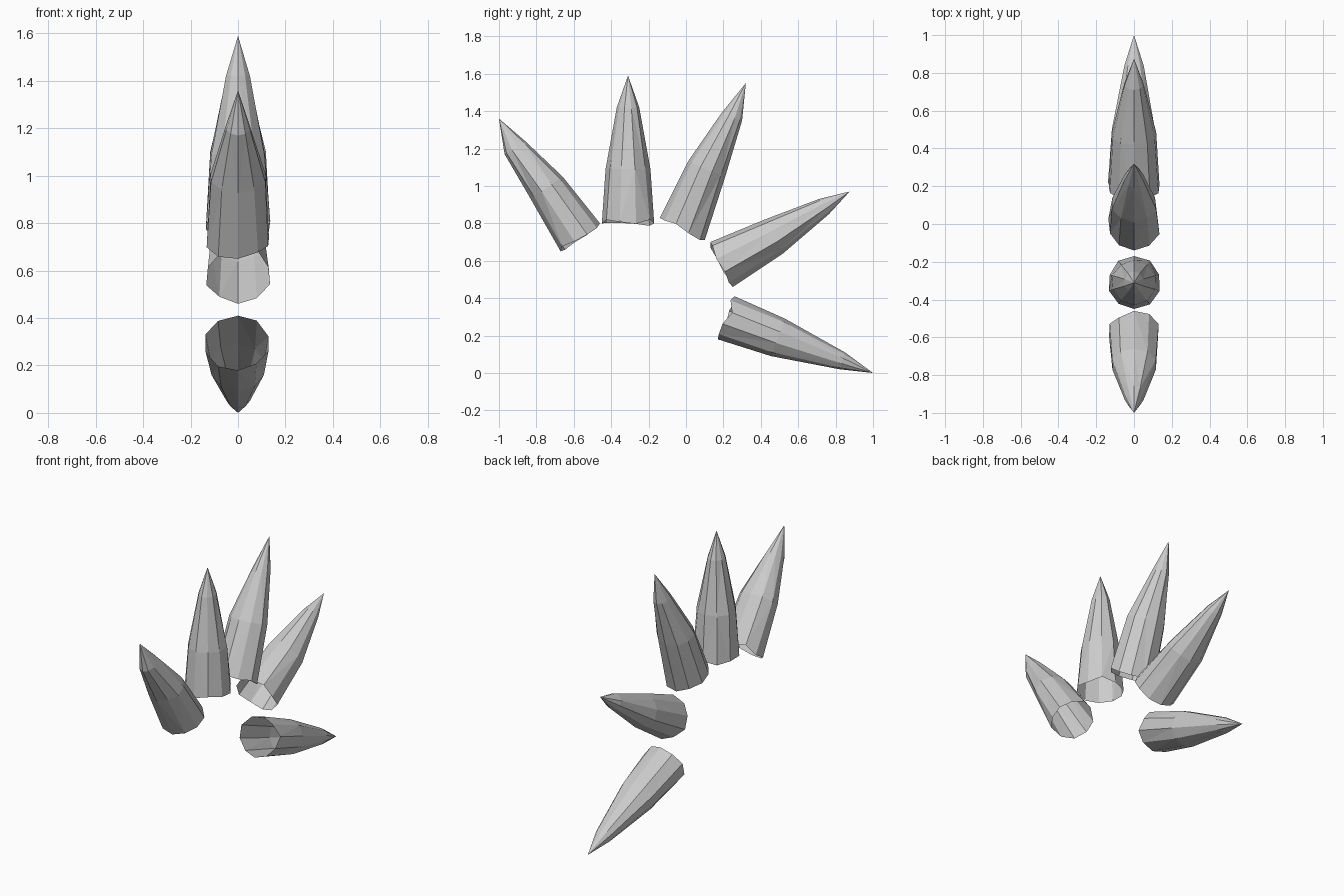
import bpy, bmesh, math, random
from mathutils import Vector

if "Cube" in bpy.data.objects:
    bpy.data.objects.remove(bpy.data.objects["Cube"])

random.seed(4)
SIDES = 10
HALF_WIDTHS = (0.14, 0.12, 0.053)   # half width in x at base, middle, near tip

# Each spike: tip (y, z), then rings as two opposite edge points (y, z, y, z)
SPIKES = [
    ((-1.00, 1.36), [(-0.67, 0.65, -0.46, 0.80), (-0.83, 0.93, -0.66, 1.05), (-0.97, 1.17, -0.86, 1.24)]),
    ((-0.31, 1.59), [(-0.45, 0.80, -0.17, 0.80), (-0.43, 1.09, -0.19, 1.09), (-0.37, 1.42, -0.25, 1.42)]),
    ((0.32, 1.55), [(-0.14, 0.83, 0.10, 0.71), (0.01, 1.13, 0.21, 1.05), (0.19, 1.39, 0.30, 1.35)]),
    ((0.875, 0.97), [(0.13, 0.70, 0.25, 0.46), (0.42, 0.82, 0.52, 0.64), (0.71, 0.93, 0.765, 0.85)]),
    ((1.00, 0.00), [(0.26, 0.41, 0.17, 0.18), (0.53, 0.29, 0.455, 0.09), (0.85, 0.11, 0.82, 0.02)]),
]


def make_spike(name, tip, stations):
    bm = bmesh.new()
    apex = Vector((0, *tip))
    y0, z0, y1, z1 = stations[0]
    axis = (apex - Vector((0, (y0 + y1) / 2, (z0 + z1) / 2))).normalized()
    # Rings of the faceted horn, with a ragged open rim at the base
    rings = []
    for level, ((ya, za, yb, zb), half) in enumerate(zip(stations, HALF_WIDTHS)):
        a, b = Vector((0, ya, za)), Vector((0, yb, zb))
        centre, side = (a + b) / 2, (b - a) / 2
        ring = []
        for i in range(SIDES):
            t = 2 * math.pi * i / SIDES
            edge = i % (SIDES // 2) == 0
            r = 1 if edge else random.uniform(0.95, 1.03)
            p = centre + side * math.cos(t) * r + Vector((half * math.sin(t) * r, 0, 0))
            if level == 0 and not edge:
                p += axis * random.uniform(-0.015, 0.025)
            ring.append(bm.verts.new(p))
        rings.append(ring)
    # Side walls and pointed end
    top = bm.verts.new(apex)
    for i in range(SIDES):
        j = (i + 1) % SIDES
        for lower, upper in zip(rings, rings[1:]):
            bm.faces.new((lower[i], lower[j], upper[j], upper[i]))
        bm.faces.new((rings[-1][i], rings[-1][j], top))
    bmesh.ops.triangulate(bm, faces=bm.faces[:])
    bmesh.ops.recalc_face_normals(bm, faces=bm.faces[:])
    mesh = bpy.data.meshes.new(name)
    bm.to_mesh(mesh)
    bm.free()
    bpy.context.collection.objects.link(bpy.data.objects.new(name, mesh))


# Fan of five hollow spikes along the y-z plane
for n, (tip, stations) in enumerate(SPIKES, 1):
    make_spike(f"spike_{n}", tip, stations)
